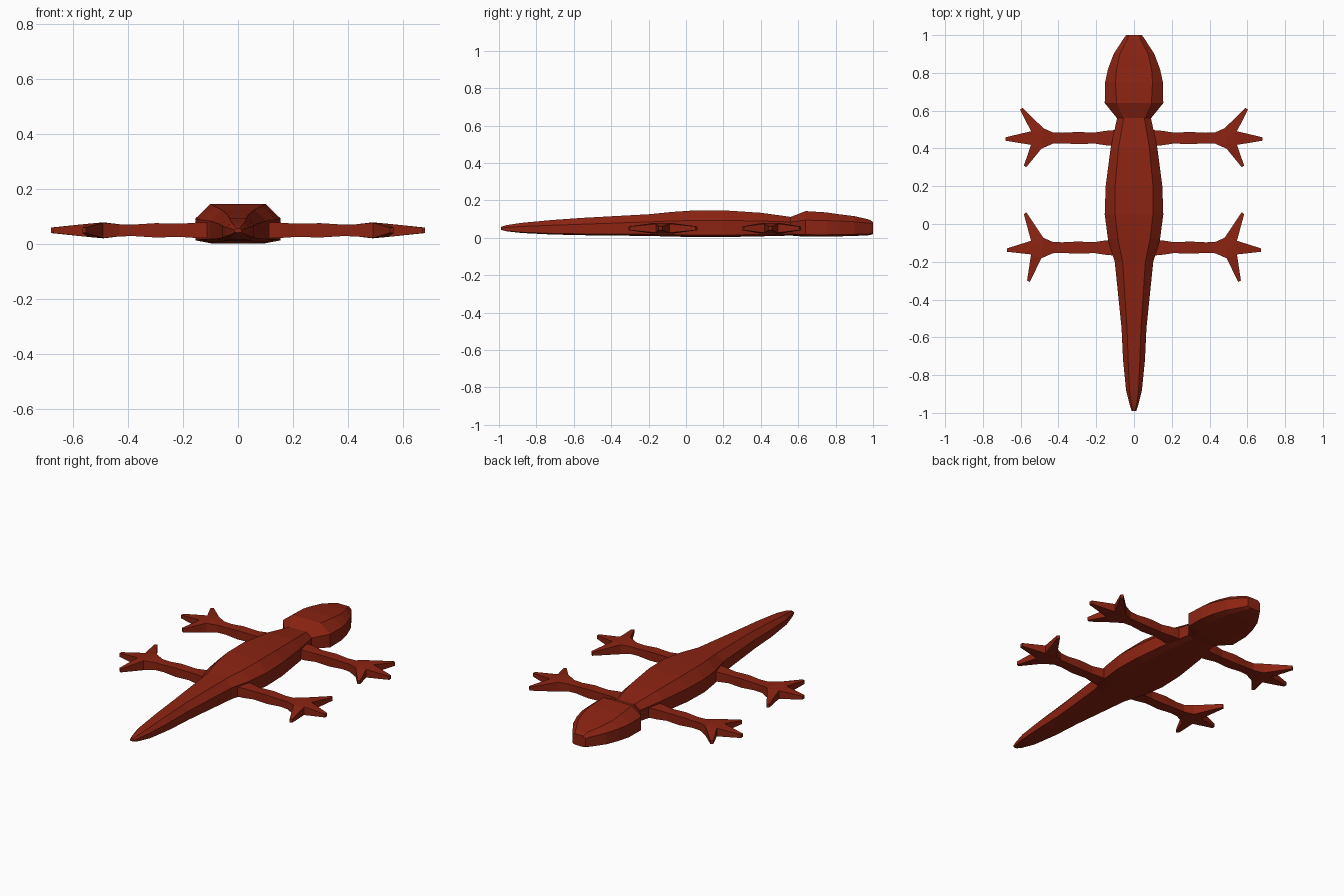
import bpy, bmesh

skin = bpy.data.materials.new("rust_red_skin")
skin.diffuse_color = (0.26, 0.017, 0.006, 1)


def finish(bm, name):
    bmesh.ops.recalc_face_normals(bm, faces=bm.faces)
    me = bpy.data.meshes.new(name)
    bm.to_mesh(me)
    bm.free()
    me.materials.append(skin)
    ob = bpy.data.objects.new(name, me)
    bpy.context.collection.objects.link(ob)
    return ob


def skin_rings(bm, rings, cap_start=True, cap_end=True):
    """Bridge consecutive vertex rings and close the ends."""
    for a, b in zip(rings, rings[1:]):
        n = len(a)
        for i in range(n):
            j = (i + 1) % n
            bm.faces.new((a[i], a[j], b[j], b[i]))
    if cap_start:
        bm.faces.new(rings[0])
    if cap_end:
        bm.faces.new(rings[-1])


def loft(name, stations):
    """Eight-sided sections: y, half width, top half width, top z, shoulder z, bottom z."""
    bm = bmesh.new()
    rings = []
    for y, w, t, top, mid, bot in stations:
        low = bot + (mid - bot) * 0.12
        pts = [(t, top), (w, mid), (w, low), (t, bot)]
        pts += [(-x, z) for x, z in reversed(pts)]
        rings.append([bm.verts.new((x, y, z)) for x, z in pts])
    skin_rings(bm, rings)
    return finish(bm, name)


# Trunk and tail
loft("body_and_tail", [
    (-0.99, 0.012, 0.006, 0.058, 0.052, 0.043),
    (-0.96, 0.022, 0.013, 0.068, 0.056, 0.035),
    (-0.88, 0.042, 0.024, 0.080, 0.061, 0.026),
    (-0.72, 0.058, 0.031, 0.095, 0.067, 0.018),
    (-0.55, 0.066, 0.037, 0.107, 0.073, 0.014),
    (-0.20, 0.102, 0.060, 0.126, 0.085, 0.010),
    (-0.08, 0.138, 0.085, 0.138, 0.090, 0.007),
    (0.05, 0.155, 0.100, 0.147, 0.093, 0.004),
    (0.20, 0.150, 0.100, 0.147, 0.093, 0.004),
    (0.40, 0.124, 0.082, 0.134, 0.090, 0.008),
    (0.56, 0.090, 0.055, 0.112, 0.085, 0.012),
])

# Head
loft("head", [
    (0.56, 0.090, 0.055, 0.112, 0.085, 0.012),
    (0.64, 0.155, 0.092, 0.143, 0.095, 0.006),
    (0.75, 0.153, 0.098, 0.136, 0.092, 0.006),
    (0.82, 0.138, 0.093, 0.126, 0.090, 0.008),
    (0.90, 0.108, 0.075, 0.116, 0.086, 0.010),
    (0.98, 0.056, 0.034, 0.098, 0.078, 0.014),
    (1.00, 0.042, 0.028, 0.085, 0.072, 0.020),
])


def limb(name, yc, tips):
    """Four-sided limb with a three-toed foot, mirrored across x."""
    bm = bmesh.new()
    zc = 0.051

    def pair(x, y, h):
        return bm.verts.new((x, yc + y, zc + h)), bm.verts.new((x, yc + y, zc - h))

    # Leg sections: x, half width, half thickness
    rings = []
    for x, w, h in [(0.07, 0.045, 0.030), (0.15, 0.038, 0.028), (0.21, 0.029, 0.024),
                    (0.30, 0.032, 0.026), (0.38, 0.028, 0.021), (0.43, 0.030, 0.022)]:
        (a, b), (c, d) = pair(x, w, h), pair(x, -w, h)
        rings.append([a, c, d, b])
    skin_rings(bm, rings, cap_end=False)
    a, c, d, b = rings[-1]

    # Palm outline, fanned from a thick centre
    rim = [(a, b), pair(0.480, 0.052, 0.028), pair(0.545, 0.036, 0.024),
           pair(0.545, -0.036, 0.024), pair(0.490, -0.056, 0.028), (c, d)]
    hub = pair(0.49, 0, 0.029)
    for p, q in zip(rim, rim[1:]):
        bm.faces.new((hub[0], p[0], q[0]))
        bm.faces.new((hub[1], q[1], p[1]))
    bm.faces.new((hub[0], a, c))
    bm.faces.new((hub[1], d, b))
    for i in (0, 4):
        p, q = rim[i], rim[i + 1]
        bm.faces.new((p[0], p[1], q[1], q[0]))

    # Tapered toes growing from the palm edges
    for i, (p0, p1) in enumerate(tips):
        (s, u), (t, v) = rim[i + 1], rim[i + 2]
        (e, f), (g, h) = pair(*p0, 0.010), pair(*p1, 0.010)
        skin_rings(bm, [[s, t, v, u], [e, g, h, f]], cap_start=False)
    ob = finish(bm, name)
    mod = ob.modifiers.new("mirror", "MIRROR")
    mod.use_axis[0] = True
    return ob


limb("front_legs", 0.455, [((0.590, 0.160), (0.603, 0.150)),
                           ((0.680, 0.004), (0.680, -0.014)),
                           ((0.583, -0.146), (0.570, -0.154))])
limb("hind_legs", -0.125, [((0.570, 0.187), (0.583, 0.177)),
                           ((0.672, -0.004), (0.672, -0.022)),
                           ((0.566, -0.174), (0.552, -0.182))])
